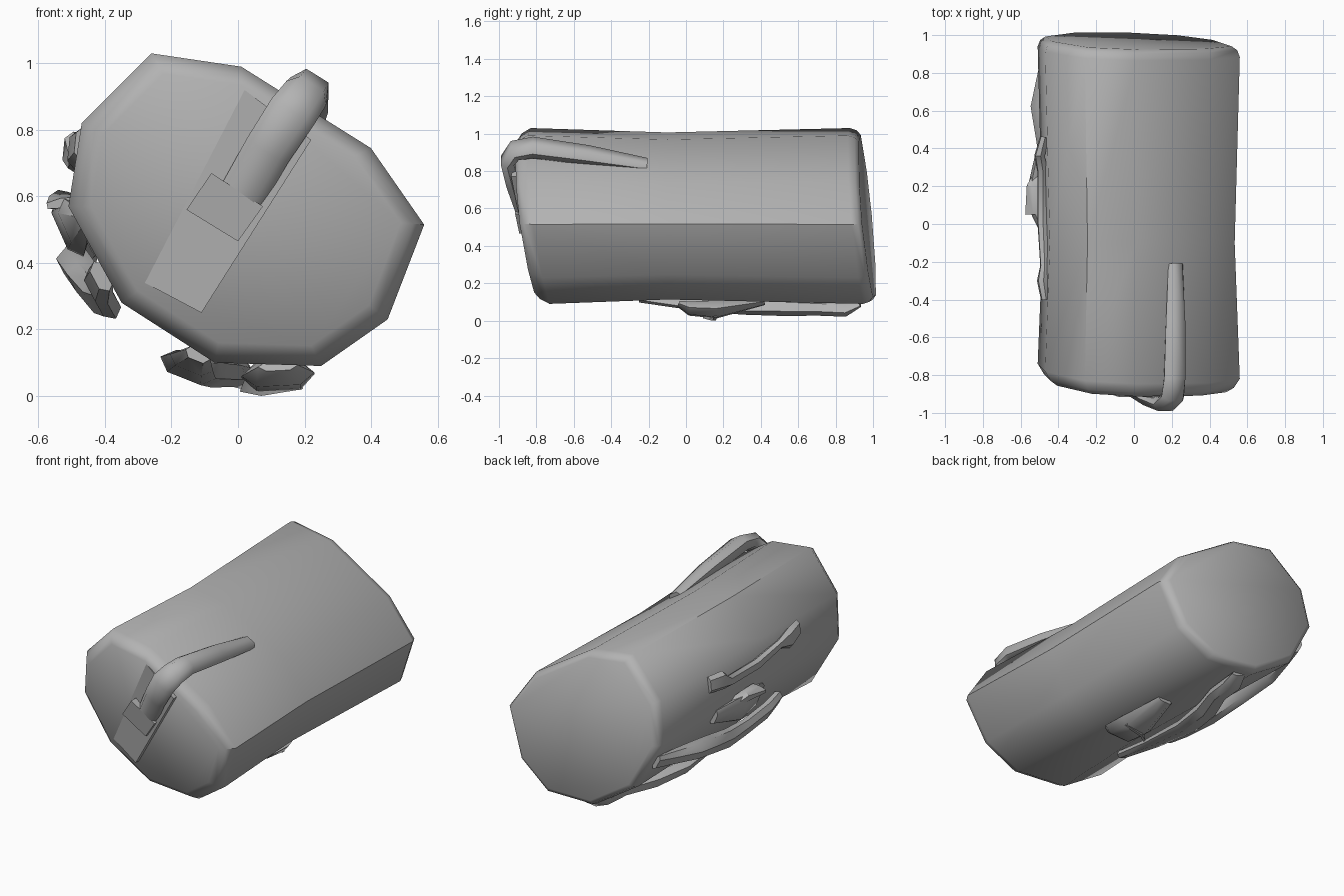
import bpy, bmesh, math
from mathutils import Vector

if "Cube" in bpy.data.objects:
    bpy.data.objects.remove(bpy.data.objects["Cube"], do_unlink=True)

grey = bpy.data.materials.new("plain_grey")
grey.use_nodes = True
grey.diffuse_color = (0.45, 0.45, 0.45, 1)
grey.node_tree.nodes["Principled BSDF"].inputs["Base Color"].default_value = (0.45, 0.45, 0.45, 1)


def finish(bm, name, angle):
    bmesh.ops.recalc_face_normals(bm, faces=bm.faces)
    mesh = bpy.data.meshes.new(name)
    bm.to_mesh(mesh)
    bm.free()
    mesh.materials.append(grey)
    obj = bpy.data.objects.new(name, mesh)
    bpy.context.collection.objects.link(obj)
    bpy.ops.object.select_all(action='DESELECT')
    obj.select_set(True)
    bpy.context.view_layer.objects.active = obj
    bpy.ops.object.shade_smooth_by_angle(angle=math.radians(angle))
    return obj


def loft(name, rings, angle):
    """Skin a list of equal closed rings and cap both ends."""
    bm = bmesh.new()
    loops = [[bm.verts.new(p) for p in ring] for ring in rings]
    n = len(loops[0])
    for a, b in zip(loops, loops[1:]):
        for i in range(n):
            j = (i + 1) % n
            bm.faces.new((a[i], a[j], b[j], b[i]))
    bm.faces.new(loops[0])
    bm.faces.new(loops[-1])
    return finish(bm, name, angle)


def ribbon(name, path, side, angle=45):
    """Six-sided strip along (x, y, z, half width, half thickness) points."""
    side = Vector(side).normalized()
    pts = [Vector(p[:3]) for p in path]
    rings = []
    for i, p in enumerate(path):
        tangent = pts[min(i + 1, len(pts) - 1)] - pts[max(i - 1, 0)]
        out = tangent.cross(side).normalized()
        w, t = p[3], p[4]
        rings.append([pts[i] + side * (w * a) + out * (t * b) for a, b in
                      ((-1, 0), (-0.6, 1), (0.6, 1), (1, 0), (0.6, -1), (-0.6, -1))])
    return loft(name, rings, angle)


# Ten-sided body with slanted ends and a slight waist
OUTLINE = [(-0.26, 1.03), (0.01, 0.99), (0.40, 0.745), (0.56, 0.515), (0.45, 0.23),
           (0.25, 0.09), (-0.07, 0.10), (-0.35, 0.28), (-0.51, 0.57), (-0.47, 0.82)]
CX, CZ = 0.02, 0.56


def front_y(x, z):
    return -0.696 - 0.0825 * x - 0.151 * z


def back_y(x, z):
    return 0.971 - 0.058 * x - 0.106 * z


def body_ring(scale, depth):
    pts = [(CX + (x - CX) * scale, CZ + (z - CZ) * scale) for x, z in OUTLINE]
    return [(x, depth(x, z), z) for x, z in pts]


loft("body", [body_ring(0.87, lambda x, z: front_y(x, z) - 0.075),
              body_ring(0.94, lambda x, z: front_y(x, z) - 0.05),
              body_ring(1.0, front_y),
              body_ring(0.95, lambda x, z: -0.1),
              body_ring(1.0, back_y),
              body_ring(0.975, lambda x, z: back_y(x, z) + 0.035),
              body_ring(0.92, lambda x, z: back_y(x, z) + 0.055)], 50)

# Wedge plate on the front, raised along one edge only
PLATE = [(0.02, 0.92, 0.0), (0.22, 0.77, 0.03), (-0.11, 0.25, 0.03), (-0.28, 0.34, 0.0)]
loft("front_plate", [[(x, front_y(x, z) - 0.075 - h, z) for x, z, h in PLATE],
                     [(x, front_y(x, z) - 0.04, z) for x, z, h in PLATE]], 30)

# Square buckle at the lower end of the strap
BUCKLE = [(-0.08, 0.67), (-0.155, 0.56), (0.0, 0.465), (0.075, 0.57)]
loft("buckle", [[(x, front_y(x, z) - d, z) for x, z in BUCKLE] for d in (0.125, 0.06)], 30)

# Strap bending from the front over the top
ribbon("strap", [(0.01, -0.88, 0.60, 0.07, 0.03),
                 (0.09, -0.925, 0.74, 0.072, 0.035),
                 (0.165, -0.955, 0.855, 0.075, 0.035),
                 (0.205, -0.915, 0.91, 0.07, 0.04),
                 (0.215, -0.82, 0.925, 0.065, 0.045),
                 (0.22, -0.52, 0.885, 0.06, 0.04),
                 (0.22, -0.21, 0.835, 0.045, 0.025)], (0.85, 0, -0.53), 60)

# Raised twisted strips and leaves on the right flank
ribbon("flank_upper_strip", [(-0.47, -0.40, 0.76, 0.05, 0.02),
                             (-0.485, -0.30, 0.74, 0.06, 0.025),
                             (-0.475, -0.22, 0.73, 0.025, 0.02),
                             (-0.485, 0.02, 0.70, 0.03, 0.025),
                             (-0.485, 0.28, 0.70, 0.03, 0.025),
                             (-0.50, 0.36, 0.74, 0.055, 0.025),
                             (-0.475, 0.46, 0.74, 0.05, 0.02)], (0.1, 0, 1))
ribbon("flank_leaf", [(-0.46, -0.06, 0.53, 0.03, 0.02),
                      (-0.49, 0.05, 0.52, 0.08, 0.035),
                      (-0.505, 0.20, 0.51, 0.10, 0.035),
                      (-0.48, 0.42, 0.53, 0.05, 0.02)], (-0.4, 0, 0.9))
ribbon("flank_fin", [(-0.53, 0.05, 0.58, 0.015, 0.045),
                     (-0.535, 0.20, 0.59, 0.03, 0.03),
                     (-0.49, 0.28, 0.55, 0.015, 0.03)], (-0.2, 0, 1))
ribbon("flank_lower_strip", [(-0.41, -0.29, 0.36, 0.05, 0.025),
                             (-0.42, -0.17, 0.33, 0.06, 0.03),
                             (-0.395, 0.0, 0.285, 0.06, 0.03),
                             (-0.415, 0.20, 0.30, 0.06, 0.04),
                             (-0.46, 0.42, 0.36, 0.05, 0.045),
                             (-0.495, 0.62, 0.41, 0.045, 0.045),
                             (-0.47, 0.80, 0.43, 0.045, 0.03),
                             (-0.45, 0.93, 0.44, 0.05, 0.015)], (0.45, 0, -0.85))

# Raised strip and leaf on the underside
ribbon("under_strip", [(-0.12, -0.25, 0.125, 0.04, 0.02),
                       (-0.14, 0.0, 0.10, 0.07, 0.025),
                       (-0.15, 0.30, 0.085, 0.09, 0.035),
                       (-0.11, 0.52, 0.08, 0.08, 0.04),
                       (-0.04, 0.70, 0.075, 0.07, 0.035),
                       (-0.02, 0.85, 0.07, 0.075, 0.035),
                       (-0.01, 0.93, 0.10, 0.06, 0.015)], (0.93, 0, -0.37))
ribbon("under_leaf", [(0.12, -0.04, 0.09, 0.06, 0.015),
                      (0.12, 0.02, 0.065, 0.11, 0.035),
                      (0.12, 0.16, 0.06, 0.11, 0.045),
                      (0.12, 0.42, 0.10, 0.05, 0.015)], (1, 0, 0.05))
ribbon("under_fin", [(0.02, 0.10, 0.05, 0.015, 0.04),
                     (0.07, 0.15, 0.03, 0.015, 0.03),
                     (0.19, 0.16, 0.05, 0.015, 0.03)], (0, 1, 0))
